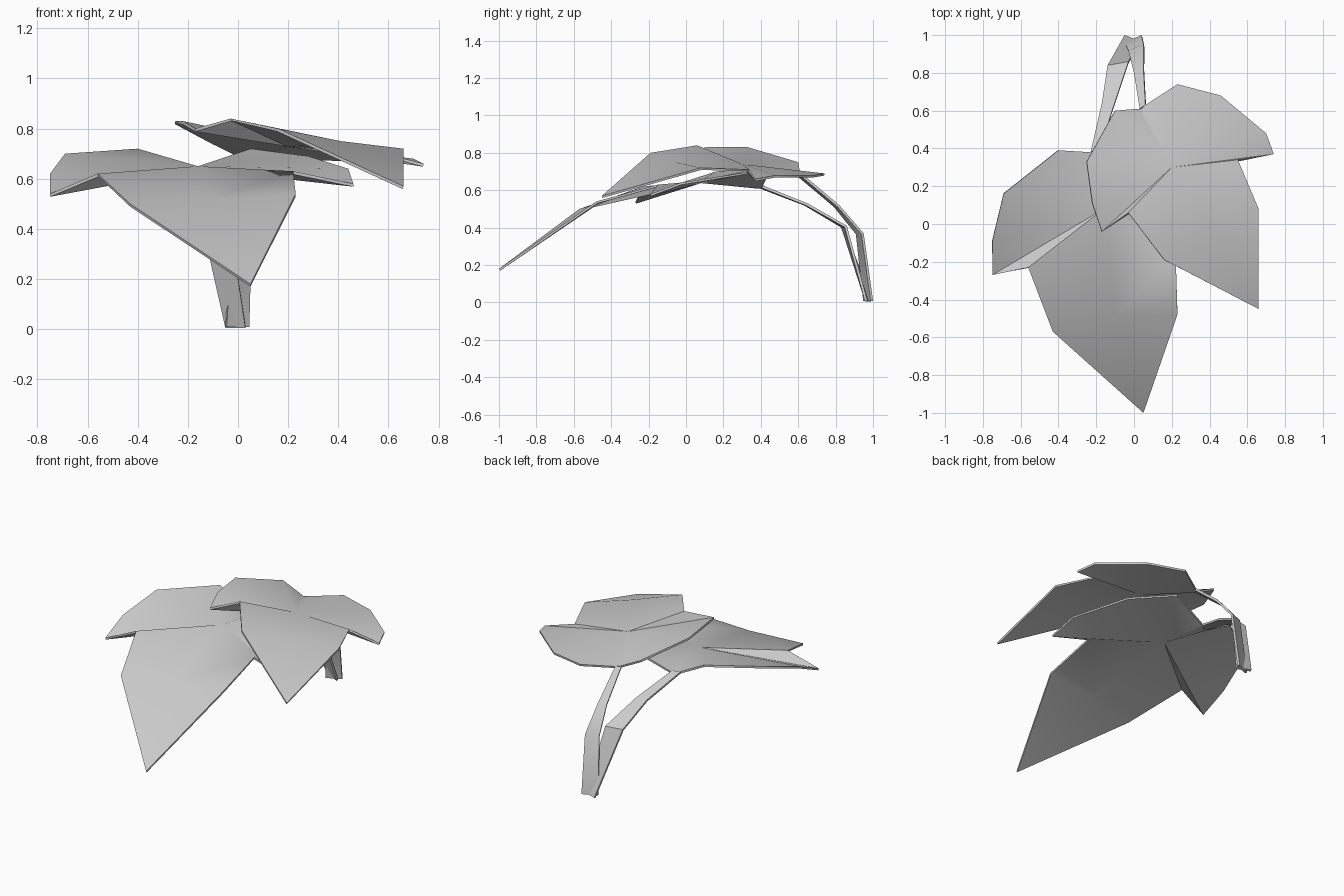
import bpy
import bmesh
from mathutils import Vector

default_cube = bpy.data.objects.get("Cube")
if default_cube:
    bpy.data.objects.remove(default_cube, do_unlink=True)

# One plain grey for the whole plant
GREY = (0.6, 0.6, 0.6, 1.0)
leaf_grey = bpy.data.materials.new("leaf_grey")
leaf_grey.use_nodes = True
leaf_grey.diffuse_color = GREY
leaf_grey.node_tree.nodes["Principled BSDF"].inputs["Base Color"].default_value = GREY


def finish_sheet(name, bm, thickness):
    """Turn an open bmesh sheet into a thin, smoothly shaded object."""
    bmesh.ops.remove_doubles(bm, verts=bm.verts, dist=0.001)
    bmesh.ops.recalc_face_normals(bm, faces=bm.faces)
    bm.normal_update()
    if sum(face.normal.z * face.calc_area() for face in bm.faces) < 0:
        bmesh.ops.reverse_faces(bm, faces=bm.faces)
    mesh = bpy.data.meshes.new(name)
    bm.to_mesh(mesh)
    bm.free()
    mesh.materials.append(leaf_grey)
    sheet = bpy.data.objects.new(name, mesh)
    bpy.context.collection.objects.link(sheet)
    bpy.ops.object.select_all(action='DESELECT')
    sheet.select_set(True)
    bpy.context.view_layer.objects.active = sheet
    solid = sheet.modifiers.new("thickness", 'SOLIDIFY')
    solid.thickness = thickness
    solid.offset = -1
    bpy.ops.object.modifier_apply(modifier=solid.name)
    bpy.ops.object.shade_smooth_by_angle(angle=0.7)
    return sheet


def build_leaf(name, midrib, left_edge, right_edge):
    """Midrib: base, centre, blade, tip. Each edge runs from base to side."""
    bm = bmesh.new()

    def add_face(*points):
        bm.faces.new([bm.verts.new(Vector(point)) for point in points])

    base, centre, blade, tip = midrib
    for edge in (left_edge, right_edge):
        notch, side = edge[-2], edge[-1]
        # Fan around the leaf centre, then the long pointed blade
        rim = [base] + edge[:-1]
        for start, end in zip(rim, rim[1:]):
            add_face(centre, start, end)
        add_face(centre, notch, blade)
        add_face(blade, notch, side)
        add_face(blade, side, tip)
    return finish_sheet(name, bm, 0.012)


def build_stem(name, left_edge, right_edge):
    """Ribbon of quads between two matching edges."""
    bm = bmesh.new()
    rows = [[bm.verts.new(Vector(point)) for point in pair]
            for pair in zip(left_edge, right_edge)]
    for upper, lower in zip(rows, rows[1:]):
        bm.faces.new((upper[0], upper[1], lower[1], lower[0]))
    return finish_sheet(name, bm, 0.014)


# Lower leaf, pointing forward and drooping
build_leaf(
    "lower_leaf",
    midrib=[(-.2, .39, .62), (-.16, .08, .65), (-.1, -.5, .52), (.05, -1, .18)],
    left_edge=[(-.23, .38, .63), (-.4, .39, .72), (-.69, .16, .7), (-.75, -.09, .62),
               (-.75, -.27, .54), (-.56, -.23, .62), (-.43, -.57, .5)],
    right_edge=[(-.17, .41, .63), (.05, .45, .72), (.28, .28, .69), (.44, -.03, .64),
                (.46, -.19, .58), (.22, -.15, .63), (.23, -.48, .54)])

# Upper leaf, pointing to the front left side
build_leaf(
    "upper_leaf",
    midrib=[(.04, .61, .68), (.2, .3, .74), (.41, -.06, .75), (.66, -.45, .57)],
    left_edge=[(.02, .61, .69), (-.1, .6, .75), (-.25, .33, .83), (-.22, .11, .83),
               (-.17, -.04, .8), (-.03, .06, .84), (.16, -.19, .8)],
    right_edge=[(.06, .63, .68), (.23, .74, .69), (.46, .68, .68), (.7, .48, .68),
                (.74, .37, .66), (.55, .34, .71), (.66, .08, .72)])

# Curved ribbon stems that meet at the ground
build_stem(
    "lower_stem",
    left_edge=[(-.23, .38, .63), (-.17, .64, .53), (-.14, .84, .41), (-.05, 1, .01)],
    right_edge=[(-.18, .4, .63), (-.1, .65, .53), (-.03, .86, .41), (.03, .97, .01)])
build_stem(
    "upper_stem",
    left_edge=[(.03, .61, .68), (0, .8, .52), (-.03, .92, .37), (-.05, .96, .01)],
    right_edge=[(.06, .63, .68), (.05, .82, .52), (.05, .95, .37), (.04, 1, .01)])
